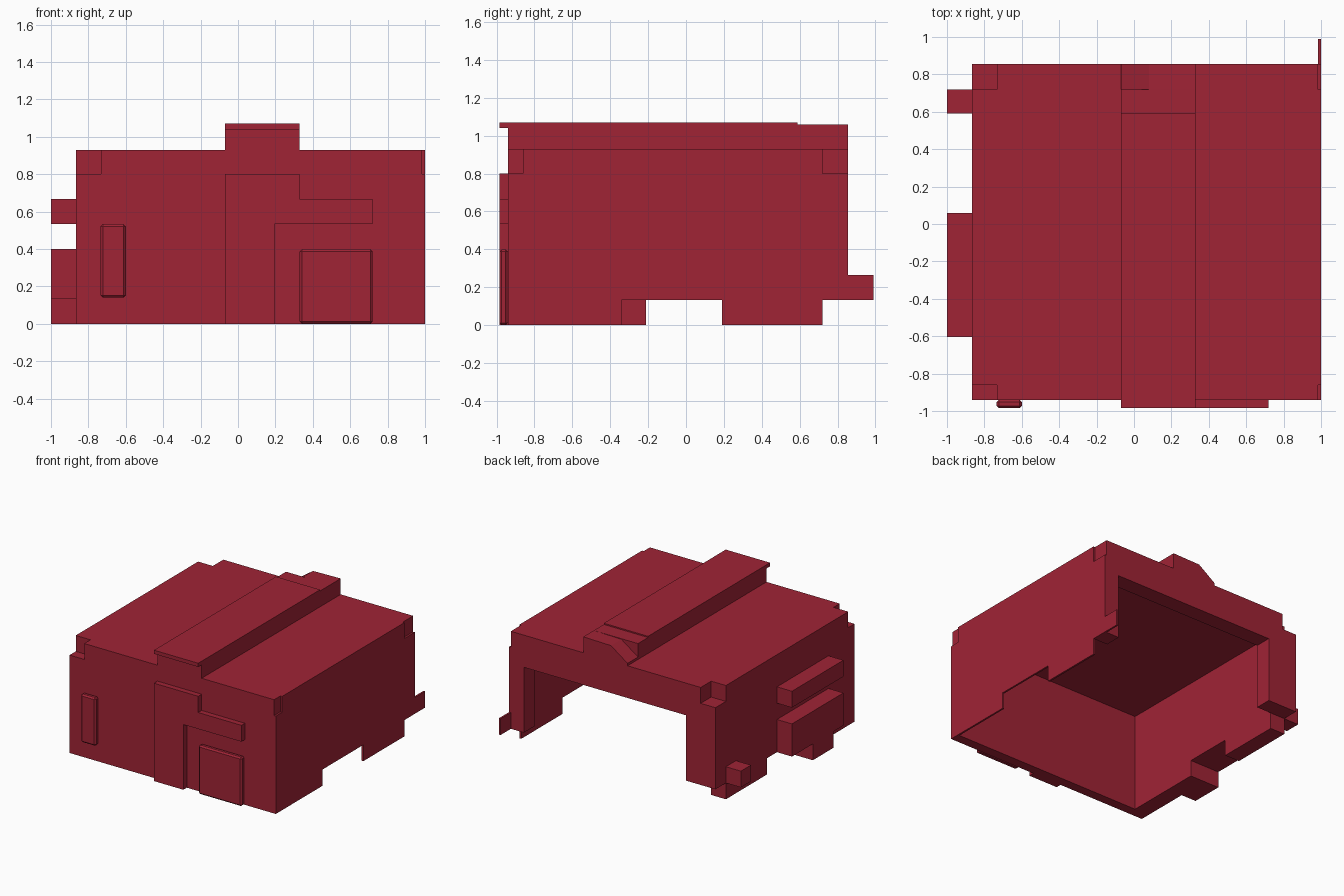
import bpy, bmesh
from mathutils import Vector

if "Cube" in bpy.data.objects:
    bpy.data.objects.remove(bpy.data.objects["Cube"])

red = bpy.data.materials.new("dark_red")
red.diffuse_color = (0.352, 0.017, 0.036, 1)
red.use_nodes = True
red.node_tree.nodes["Principled BSDF"].inputs["Base Color"].default_value = red.diffuse_color

V = 0.133                        # block size
X0, X1 = -0.865, 1.0             # shell sides
Y0, Y1 = -0.94, 0.855            # shell front and back
XI = 0.985                       # inside of thin right wall
Z_ROOF, Z_CEIL = 0.93, 0.8


def prism(name, pts, axis, a, b, bevel=0):
    """Extrude a 2D outline along an axis, from a to b."""
    place = {"x": lambda p, t: Vector((t, p[0], p[1])),
             "y": lambda p, t: Vector((p[0], t, p[1])),
             "z": lambda p, t: Vector((p[0], p[1], t))}[axis]
    bm = bmesh.new()
    face = bm.faces.new([bm.verts.new(place(p, a)) for p in pts])
    ext = bmesh.ops.extrude_face_region(bm, geom=[face])["geom"]
    shift = place((0, 0), b - a)
    bmesh.ops.translate(bm, vec=shift, verts=[g for g in ext if isinstance(g, bmesh.types.BMVert)])
    bmesh.ops.recalc_face_normals(bm, faces=bm.faces)
    mesh = bpy.data.meshes.new(name)
    bm.to_mesh(mesh)
    bm.free()
    mesh.materials.append(red)
    obj = bpy.data.objects.new(name, mesh)
    bpy.context.collection.objects.link(obj)
    if bevel:
        mod = obj.modifiers.new("edge", "BEVEL")
        mod.width = bevel
        mod.segments = 1
    return obj


def box(name, x, y, z, bevel=0):
    pts = [(x[0], z[0]), (x[1], z[0]), (x[1], z[1]), (x[0], z[1])]
    return prism(name, pts, "y", y[0], y[1], bevel)


# Roof slab with notched left corners
prism("roof", [(X0 + V, Y0), (XI, Y0), (XI, Y1), (X0 + V, Y1), (X0 + V, 0.72),
               (X0, 0.72), (X0, -0.86), (X0 + V, -0.86)], "z", Z_CEIL, Z_ROOF)

# Walls
prism("left_wall", [(-0.86, 0), (-0.21, 0), (-0.21, V), (0.19, V), (0.19, 0),
                    (0.72, 0), (0.72, Z_CEIL), (-0.86, Z_CEIL)], "x", X0, X0 + V)
prism("right_wall", [(Y0, 0), (-0.34, 0), (-0.34, V), (0.19, V), (0.19, 0), (0.72, 0),
                     (0.72, V), (0.99, V), (0.99, 2 * V), (Y1, 2 * V), (Y1, Z_CEIL),
                     (0.72, Z_CEIL), (0.72, Z_ROOF), (-0.86, Z_ROOF), (-0.86, Z_CEIL),
                     (Y0, Z_CEIL)], "x", XI, X1)
box("front_wall", (X0, XI), (Y0, -0.86), (0, Z_CEIL))

# Back opening frame: lintel with two posts
prism("back_frame", [(X0, V), (-0.6, V), (-0.6, 0.667), (0.867, 0.667), (0.867, V),
                     (XI, V), (XI, Z_CEIL), (X0, Z_CEIL)], "y", 0.72, Y1)

# Raised ridge along the roof, with a clipped rear corner and a front lip
RX = (-0.07, 0.33)
box("ridge", RX, (Y0, 0.72), (Z_ROOF, 1.06))
prism("ridge_end", [(RX[0], Z_ROOF), (RX[1], Z_ROOF), (RX[1], 1.06), (0.08, 1.055),
                    (RX[0], 0.95)], "y", 0.72, Y1)
box("ridge_cap", RX, (Y0, 0.59), (1.06, 1.07))
box("ridge_lip", RX, (-0.985, Y0), (1.04, 1.07))

# Raised plates on the front
FY = (-0.985, Y0)
box("left_plate", (-0.735, -0.6), FY, (0.14, 0.533), 0.012)
prism("branch_plate", [(-0.07, 0), (0.195, 0), (0.195, 0.533), (0.72, 0.533),
                       (0.72, 0.667), (0.33, 0.667), (0.33, 0.8), (-0.07, 0.8)],
      "y", FY[0], FY[1])
box("right_plate", (0.33, 0.72), FY, (0, 0.4), 0.012)

# Blocks sticking out of the left side
LX = (-1.0, X0)
box("upper_side_bar", LX, (-0.605, 0.06), (0.533, 0.667))
box("lower_side_bar", LX, (-0.605, 0.06), (V, 0.4))
box("side_foot", LX, (-0.475, -0.21), (0, V))
box("rear_side_block", LX, (0.59, 0.72), (V, 2 * V))
